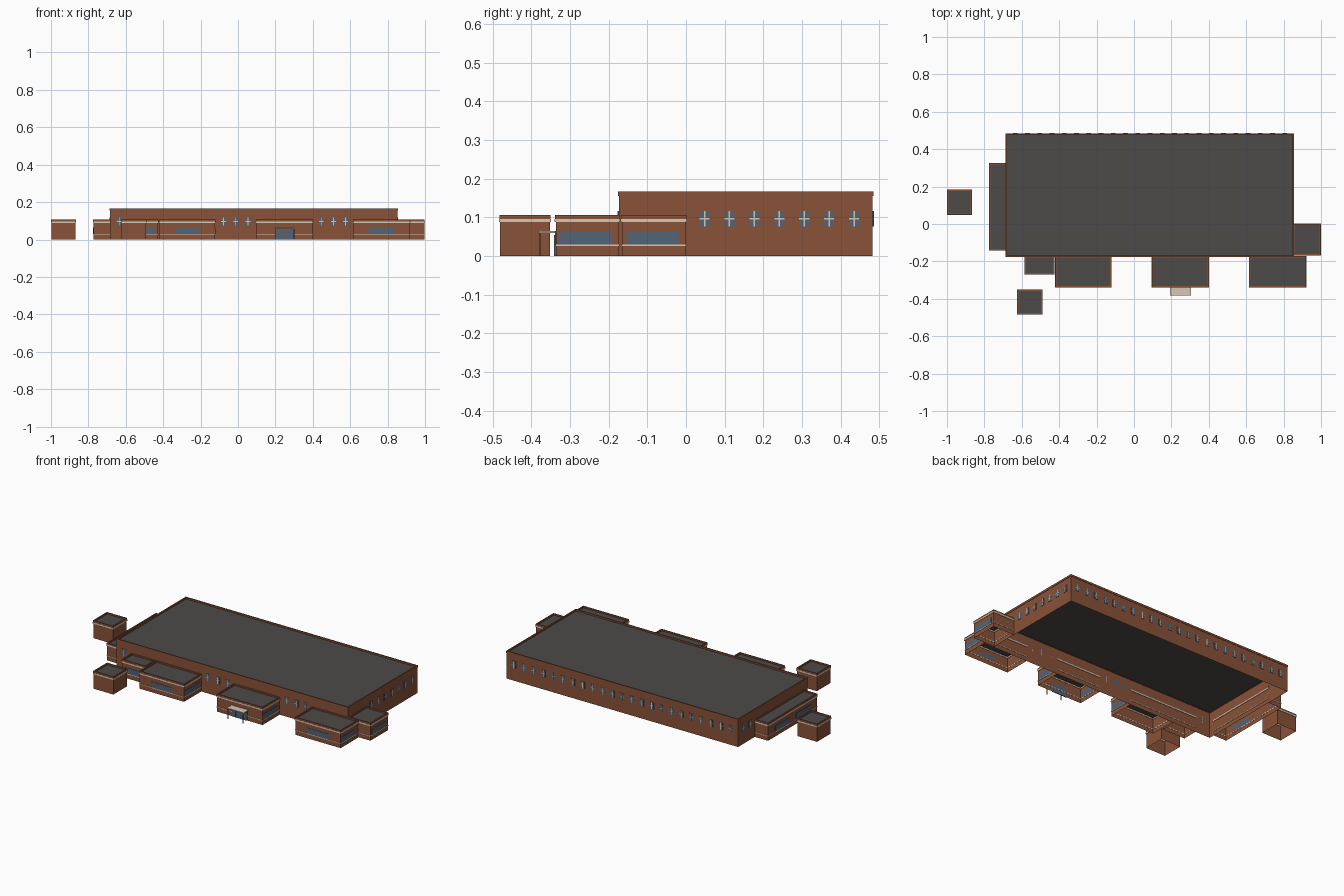
import bpy
import bmesh

cube = bpy.data.objects.get("Cube")
if cube:
    bpy.data.objects.remove(cube, do_unlink=True)


def material(name, rgb):
    m = bpy.data.materials.new(name)
    m.use_nodes = True
    m.diffuse_color = (*rgb, 1)
    m.node_tree.nodes["Principled BSDF"].inputs["Base Color"].default_value = (*rgb, 1)
    return m


BRICK = material("brick", (0.25, 0.085, 0.04))
ROOF = material("roof felt", (0.075, 0.069, 0.066))
TRIM = material("cream trim", (0.66, 0.58, 0.47))
GLASS = material("blue glass", (0.085, 0.125, 0.18))

SIDES = ((0, 1, 5, 4), (1, 3, 7, 5), (3, 2, 6, 7), (2, 0, 4, 6))
ENDS = ((0, 2, 3, 1), (4, 5, 7, 6))


def build(name, mat, boxes, faces=SIDES + ENDS):
    """One object made of axis-aligned boxes (x0, x1, y0, y1, z0, z1)."""
    bm = bmesh.new()
    for b in boxes:
        vs = [bm.verts.new((x, y, z)) for z in b[4:6] for y in b[2:4] for x in b[0:2]]
        for f in faces:
            bm.faces.new([vs[i] for i in f])
    mesh = bpy.data.meshes.new(name)
    bm.to_mesh(mesh)
    bm.free()
    mesh.materials.append(mat)
    ob = bpy.data.objects.new(name, mesh)
    bpy.context.collection.objects.link(ob)
    return ob


def ring(area, z0, z1, t):
    """Four bars running inside the edge of an area."""
    x0, x1, y0, y1 = area
    return [(x0, x1, y0, y0 + t, z0, z1), (x0, x1, y1 - t, y1, z0, z1),
            (x0, x0 + t, y0 + t, y1 - t, z0, z1), (x1 - t, x1, y0 + t, y1 - t, z0, z1)]


def grow(area, d):
    return (area[0] - d, area[1] + d, area[2] - d, area[3] + d)


def plate(area, side, c, w, z0, z1, d):
    """Plate of width w centred at c on one side of an area, standing out by d."""
    x0, x1, y0, y1 = area
    u0, u1 = c - w / 2, c + w / 2
    return {"front": (u0, u1, y0 - d, y0, z0, z1), "back": (u0, u1, y1, y1 + d, z0, z1),
            "left": (x1, x1 + d, u0, u1, z0, z1), "right": (x0 - d, x0, u0, u1, z0, z1)}[side]


def block(name, area, height, cap, roof_z):
    """Open-bottomed brick shell with a parapet cap and a sunken flat roof."""
    build(name + "_walls", BRICK, [(*area, 0, height - cap)], SIDES)
    build(name + "_parapet", BRICK, ring(grow(area, 0.002), height - cap, height, 0.007))
    build(name + "_roof", ROOF, [(*area, roof_z - 0.001, roof_z)])


# Main hall
hall = (-0.684, 0.853, -0.174, 0.483)
block("hall", hall, 0.167, 0.012, 0.158)

# Small hall windows with cross bars
places = [("left", 0.048 + i * 0.0645) for i in range(7)]
places += [("back", -0.635 + i * 0.0655) for i in range(23)]
places += [("right", 0.37 + i * 0.0645) for i in range(2)]
places += [("front", c + i * 0.065) for c in (-0.012, 0.51) for i in (-1, 0, 1)]
places += [("front", -0.635)]
panes, bars = [], []
for side, c in places:
    panes.append(plate(hall, side, c, 0.026, 0.076, 0.117, 0.002))
    bars.append(plate(hall, side, c, 0.004, 0.076, 0.117, 0.003))
    bars.append(plate(hall, side, c, 0.026, 0.095, 0.098, 0.003))
build("hall_window_panes", GLASS, panes)
build("hall_window_bars", TRIM, bars)

# Low wings: area, whether a sill band runs round, windows (side, centre, width)
wings = {
    "west_front_wing": ((-0.419, -0.122, -0.337, -0.174), True,
                        [("front", -0.27, 0.135), ("left", -0.262, 0.135)]),
    "entrance_wing": ((0.097, 0.399, -0.337, -0.174), True,
                      [("left", -0.262, 0.135), ("right", -0.262, 0.135)]),
    "east_front_wing": ((0.617, 0.918, -0.337, -0.174), True,
                        [("front", 0.768, 0.14), ("left", -0.262, 0.135),
                         ("right", -0.262, 0.135)]),
    "small_front_wing": ((-0.583, -0.428, -0.268, -0.174), True, [("front", -0.5, 0.125)]),
    "east_side_wing": ((0.853, 0.996, -0.166, -0.001), True, [("left", -0.087, 0.135)]),
    "west_side_wing": ((-0.772, -0.684, -0.14, 0.324), True,
                       [("right", -0.01, 0.135), ("right", 0.19, 0.135)]),
    "west_outbuilding": ((-0.998, -0.868, 0.052, 0.182), False, []),
    "front_outbuilding": ((-0.623, -0.491, -0.481, -0.352), False, []),
}
for name, (area, sill, windows) in wings.items():
    block(name, area, 0.106, 0.01, 0.098)
    build(name + "_upper_band", TRIM, ring(grow(area, 0.003), 0.088, 0.096, 0.005))
    if sill:
        build(name + "_sill_band", TRIM, ring(grow(area, 0.002), 0.026, 0.03, 0.003))
    if windows:
        build(name + "_windows", GLASS,
              [plate(area, s, c, w, 0.03, 0.064, 0.002) for s, c, w in windows])

# Entrance doors, canopy and posts
entrance = wings["entrance_wing"][0]
build("entrance_doors", GLASS, [plate(entrance, "front", 0.248, 0.1, 0, 0.055, 0.004)])
build("entrance_door_frame", BRICK,
      [plate(entrance, "front", 0.248 + s * 0.025, 0.003, 0, 0.055, 0.005) for s in (-1, 0, 1)])
build("entrance_canopy", TRIM, [(0.193, 0.305, -0.382, -0.337, 0.06, 0.065)])
build("canopy_posts", BRICK,
      [(x, x + 0.004, -0.381, -0.377, 0, 0.06) for x in (0.197, 0.297)])
